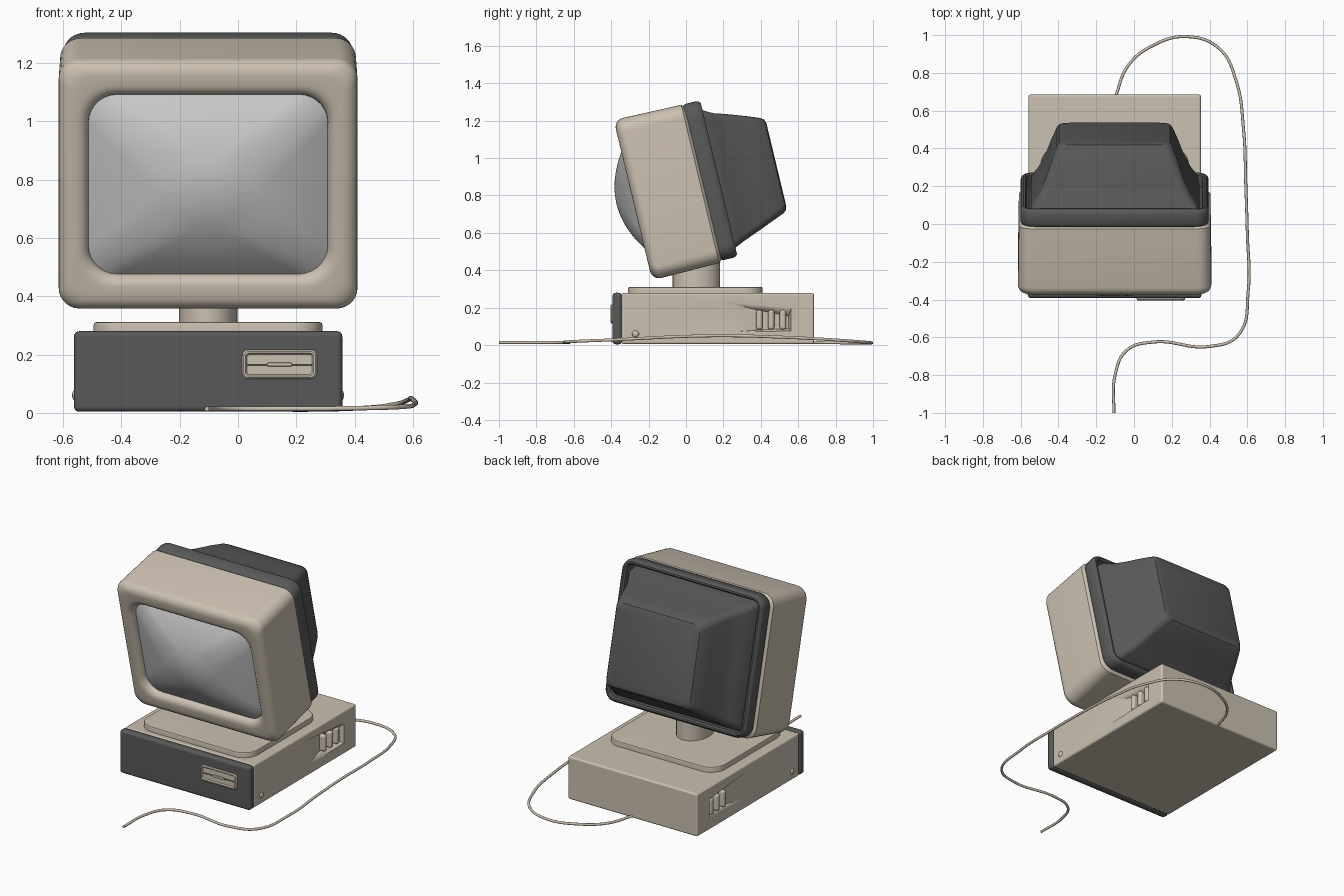
import bpy, bmesh, math
from mathutils import Vector, Matrix

if "Cube" in bpy.data.objects:
    bpy.data.objects.remove(bpy.data.objects["Cube"])

CX = -0.1025                 # centre line of the computer
TILT = math.radians(13.5)    # forward lean of the display
MID = 0.82                   # display centre height in its own frame


def material(name, rgb):
    m = bpy.data.materials.new(name)
    m.use_nodes = True
    m.diffuse_color = (*rgb, 1)
    m.node_tree.nodes["Principled BSDF"].inputs["Base Color"].default_value = (*rgb, 1)
    return m


beige = material("beige plastic", (0.60, 0.53, 0.44))
dark = material("dark grey plastic", (0.1, 0.1, 0.1))
glass = material("pale grey glass", (0.58, 0.58, 0.59))


def finish(name, bm, mat, tilt=0.0, weighted=False):
    bmesh.ops.recalc_face_normals(bm, faces=bm.faces)
    me = bpy.data.meshes.new(name)
    bm.to_mesh(me)
    bm.free()
    me.materials.append(mat)
    ob = bpy.data.objects.new(name, me)
    bpy.context.collection.objects.link(ob)
    ob.rotation_euler.x = tilt
    bpy.ops.object.select_all(action='DESELECT')
    ob.select_set(True)
    bpy.context.view_layer.objects.active = ob
    bpy.ops.object.shade_smooth_by_angle(angle=math.radians(35))
    if weighted:
        ob.modifiers.new("normals", 'WEIGHTED_NORMAL').keep_sharp = True
    return ob


def rounded_rect(hx, hy, r, n=7):
    r = min(r, hx, hy)
    pts = []
    for q, (sx, sy) in enumerate([(1, 1), (-1, 1), (-1, -1), (1, -1)]):
        for i in range(n + 1):
            a = math.pi / 2 * (q + i / n)
            pts.append((sx * (hx - r) + r * math.cos(a), sy * (hy - r) + r * math.sin(a)))
    return pts


def loft(name, rings, mat, centre, axis='y', tilt=0.0, weighted=False):
    """Skin rounded rectangles; each ring is depth, half width, half height, radius, shift."""
    bm = bmesh.new()
    loops = []
    for d, hx, hy, r, *shift in rings:
        up = centre[1] + (shift[0] if shift else 0)
        loop = []
        for a, b in rounded_rect(hx, hy, r):
            a, b = a + centre[0], b + up
            loop.append(bm.verts.new((a, d, b) if axis == 'y' else (a, b, d)))
        loops.append(loop)
    for l0, l1 in zip(loops, loops[1:]):
        for i in range(len(l0)):
            j = (i + 1) % len(l0)
            bm.faces.new((l0[i], l0[j], l1[j], l1[i]))
    bm.faces.new(loops[0])
    bm.faces.new(loops[-1])
    return finish(name, bm, mat, tilt, weighted)


def box(name, lo, hi, bevel, mat, segments=4):
    lo, hi = Vector(lo), Vector(hi)
    bm = bmesh.new()
    bmesh.ops.create_cube(bm, size=1, matrix=Matrix.Translation((lo + hi) / 2) @ Matrix.Diagonal((*(hi - lo), 1)))
    bmesh.ops.bevel(bm, geom=bm.edges[:], offset=bevel, segments=segments, profile=0.5, affect='EDGES')
    return finish(name, bm, mat, weighted=True)


# System unit with a tapering scoop cut into each side
HALF = 0.457
case = box("system_case", (CX - HALF, -0.345, 0.005), (CX + HALF, 0.685, 0.278), 0.012, beige)
for side, label in ((1, "left"), (-1, "right")):
    bm = bmesh.new()
    quads = []
    for depth, y0, y1, z0, z1 in ((0.004, 0.185, 0.562, 0.065, 0.237), (-0.045, 0.37, 0.548, 0.08, 0.19)):
        x = CX + side * (HALF + depth)
        quads.append([bm.verts.new((x, y, z)) for y, z in ((y0, z0), (y1, z0 + 0.01), (y1, z1 - 0.035), (y0, z1))])
    for q in quads:
        bm.faces.new(q)
    for i in range(4):
        j = (i + 1) % 4
        bm.faces.new((quads[0][i], quads[0][j], quads[1][j], quads[1][i]))
    cutter = finish("scoop_cutter", bm, beige)
    cutter.hide_render = True
    mod = case.modifiers.new("scoop", 'BOOLEAN')
    mod.object, mod.operation, mod.solver = cutter, 'DIFFERENCE', 'EXACT'
    bpy.context.view_layer.objects.active = case
    bpy.ops.object.modifier_move_to_index(modifier="scoop", index=0)
    bpy.ops.object.modifier_apply(modifier="scoop")
    bpy.data.objects.remove(cutter)
    # Upright vent ribs inside the scoop
    for k in range(3):
        y = 0.392 + 0.063 * k
        xs = sorted((CX + side * (HALF - 0.05), CX + side * (HALF - 0.008)))
        box(f"{label}_vent_rib_{k + 1}", (xs[0], y - 0.017, 0.083), (xs[1], y + 0.017, 0.188), 0.014, beige)
    # Round side button
    bm = bmesh.new()
    bmesh.ops.create_uvsphere(bm, u_segments=20, v_segments=12, radius=0.018,
                              matrix=Matrix.Translation((CX + side * HALF, -0.27, 0.06))
                              @ Matrix.Diagonal((0.5, 1, 1, 1)))
    finish(f"{label}_side_button", bm, beige)

box("front_panel", (CX - 0.46, -0.393, 0.004), (CX + 0.46, -0.342, 0.28), 0.018, dark)

# Disk drive: raised frame, slot and lever
DRIVE = (0.1425, 0.166)
loft("drive_frame", [(-0.38, 0.128, 0.05, 0.02), (-0.398, 0.128, 0.05, 0.02), (-0.404, 0.123, 0.045, 0.018),
                     (-0.404, 0.117, 0.039, 0.014), (-0.396, 0.112, 0.034, 0.01)], beige, DRIVE)
box("drive_slot", (0.03, -0.399, 0.163), (0.255, -0.39, 0.168), 0.001, dark, 1)
box("drive_lever", (0.1, -0.405, 0.159), (0.185, -0.39, 0.172), 0.004, beige, 2)

# Swivel plate and neck
loft("swivel_plate", [(0.275, 0.392, 0.36, 0.1), (0.302, 0.392, 0.36, 0.1), (0.309, 0.389, 0.357, 0.097),
                      (0.312, 0.38, 0.348, 0.09)], beige, (CX, 0.05), axis='z', weighted=True)
bm = bmesh.new()
bmesh.ops.create_cone(bm, cap_ends=True, segments=40, radius1=1, radius2=1, depth=0.2,
                      matrix=Matrix.Translation((CX, 0.055, 0.405)) @ Matrix.Diagonal((0.1, 0.126, 1, 1)))
finish("neck", bm, beige)

# Display bezel: outer shell, rounded front, lip turning in to the screen
W, H, R = 0.512, 0.44, 0.07
rings = [(0.29, W - 0.02, H - 0.02, R), (0.275, W - 0.005, H - 0.005, R)]
for i in range(7):
    a = math.pi / 2 * i / 6
    inset = 0.05 * (1 - math.cos(a))
    rings.append((-0.045 - 0.05 * math.sin(a), W - inset, H - inset, R))
for i in range(6):
    a = math.pi / 2 * i / 5
    grow = 0.04 * (1 - math.sin(a))
    rings.append((-0.055 - 0.04 * math.cos(a), 0.41 + grow, 0.317 + grow, 0.1 + grow / 2))
rings.append((-0.01, 0.41, 0.317, 0.1))
loft("display_bezel", rings, beige, (CX, MID), tilt=TILT)

# Bulging screen
rings = [(-0.02, 0.411, 0.318, 0.1)]
for i in range(15):
    s = 1 - i / 14.5
    rings.append((-0.055 - 0.13 * (1 - s * s), 0.411 * s, 0.318 * s, 0.1 + 0.05 * (1 - s)))
loft("screen", rings, glass, (CX, MID), tilt=TILT)

# Dark rim behind the bezel, open towards the back
W, H = 0.498, 0.43
profile = [(0.27, 0.025), (0.285, 0.008), (0.3, 0), (0.355, 0), (0.37, 0.005),
           (0.379, 0.015), (0.379, 0.025), (0.37, 0.034), (0.31, 0.036)]
loft("rear_rim", [(d, W - i, H - i, 0.075 - i) for d, i in profile], dark, (CX, 0.825), tilt=TILT)

# Flared rear housing
sections = [(0.3, 0.455, 0.425, 1.218), (0.38, 0.44, 0.445, 1.2), (0.43, 0.405, 0.468, 1.172),
            (0.5, 0.37, 0.495, 1.15), (0.6, 0.335, 0.535, 1.115), (0.67, 0.307, 0.563, 1.088),
            (0.688, 0.294, 0.576, 1.075), (0.695, 0.272, 0.598, 1.053)]
loft("rear_housing", [(d, hx, (hi - lo) / 2, 0.04, (hi + lo) / 2 - MID) for d, hx, lo, hi in sections],
     dark, (CX, MID), tilt=TILT)

# Cable sweeping from the back round to the front
path = [(-0.1, 0.67, 0.015), (-0.03, 0.84, 0.012), (0.1, 0.945, 0.012), (0.28, 0.992, 0.012),
        (0.45, 0.93, 0.018), (0.54, 0.76, 0.03), (0.58, 0.5, 0.043), (0.592, 0.2, 0.05),
        (0.6, -0.05, 0.045), (0.605, -0.35, 0.03), (0.55, -0.59, 0.02), (0.4, -0.648, 0.016),
        (0.1, -0.625, 0.014), (-0.04, -0.67, 0.014), (-0.1, -0.8, 0.014), (-0.107, -1, 0.014)]
curve = bpy.data.curves.new("cable", 'CURVE')
curve.dimensions = '3D'
curve.bevel_depth, curve.bevel_resolution = 0.008, 3
curve.use_fill_caps = True
spline = curve.splines.new('BEZIER')
spline.bezier_points.add(len(path) - 1)
for p, co in zip(spline.bezier_points, path):
    p.co = co
    p.handle_left_type = p.handle_right_type = 'AUTO'
curve.materials.append(beige)
bpy.context.collection.objects.link(bpy.data.objects.new("cable", curve))
